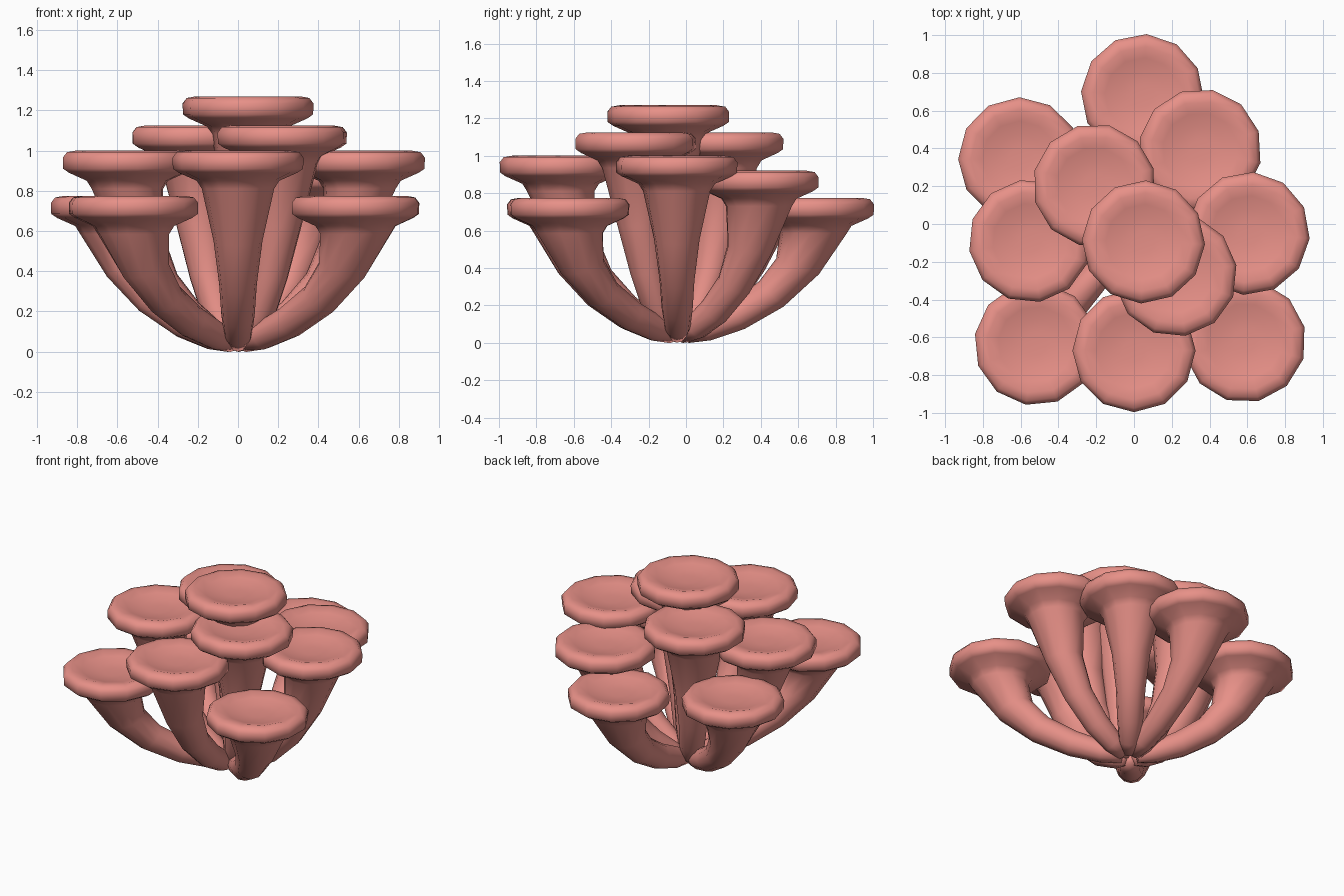
import bpy, bmesh, math
from mathutils import Vector

if "Cube" in bpy.data.objects:
    bpy.data.objects.remove(bpy.data.objects["Cube"])

mat = bpy.data.materials.new("coral_pink")
mat.diffuse_color = (0.80, 0.28, 0.245, 1)
mat.use_nodes = True
mat.node_tree.nodes["Principled BSDF"].inputs["Base Color"].default_value = mat.diffuse_color

SIDES = 12
BASE = Vector((0.0, -0.045, 0))
UP = Vector((0, 0, 1))
# stem: (position along curve, radius)
STEM = [(0, .048), (.1, .07), (.27, .083), (.5, .094), (.75, .122), (1, .18)]
# cap: (radius, height relative to the cap top)
CAP = [(.205, -.15), (.295, -.11), (.324, -.09), (.326, -.035), (.305, -.008),
       (.26, 0), (.20, -.016), (.13, -.032), (.06, -.037)]


def polyp(name, x, y, top, spin):
    bm = bmesh.new()
    rings = []

    def ring(c, axis, r):
        q = UP.rotation_difference(axis)
        rings.append([bm.verts.new(c + q @ Vector((
            r * math.cos(spin + k * math.tau / SIDES),
            r * math.sin(spin + k * math.tau / SIDES), 0))) for k in range(SIDES)])

    # curved stem that leaves the base sideways and ends upright
    out = Vector((x, y, 0)) - BASE
    p0 = BASE + out.normalized() * 0.045 + UP * 0.045
    p2 = Vector((x, y, top - 0.19))
    p1 = BASE + out * 0.85 + UP * (0.2 * top + 0.05)
    for t, r in STEM:
        c = p0 * (1 - t) ** 2 + p1 * 2 * t * (1 - t) + p2 * t * t
        tan = (p1 - p0) * (1 - t) + (p2 - p1) * t
        ring(c, (tan.normalized().lerp(UP, t ** 3)).normalized(), r)
    # dished disc on top
    for r, h in CAP:
        ring(Vector((x, y, top + h)), UP, r)
    for a, b in zip(rings, rings[1:]):
        for k in range(SIDES):
            n = (k + 1) % SIDES
            bm.faces.new((a[k], a[n], b[n], b[k]))
    bm.faces.new(rings[0][::-1])
    bm.faces.new(rings[-1])
    bmesh.ops.recalc_face_normals(bm, faces=bm.faces)
    for f in bm.faces:
        f.smooth = True
    me = bpy.data.meshes.new(name)
    bm.to_mesh(me)
    bm.free()
    me.materials.append(mat)
    ob = bpy.data.objects.new(name, me)
    bpy.context.collection.objects.link(ob)


# x, y, height of each cap
POLYPS = [(.05, -.095, 1.27), (-.21, .205, 1.125), (.22, -.27, 1.125),
          (-.55, -.09, 1.0), (0, -.67, 1.0), (.605, -.05, 1.0), (.35, .39, .92),
          (.045, .68, .775), (-.605, .345, .775), (-.52, -.635, .775), (.585, -.62, .775)]
for i, (x, y, top) in enumerate(POLYPS):
    polyp(f"coral_polyp_{i + 1}", x, y, top, math.atan2(y, x))
